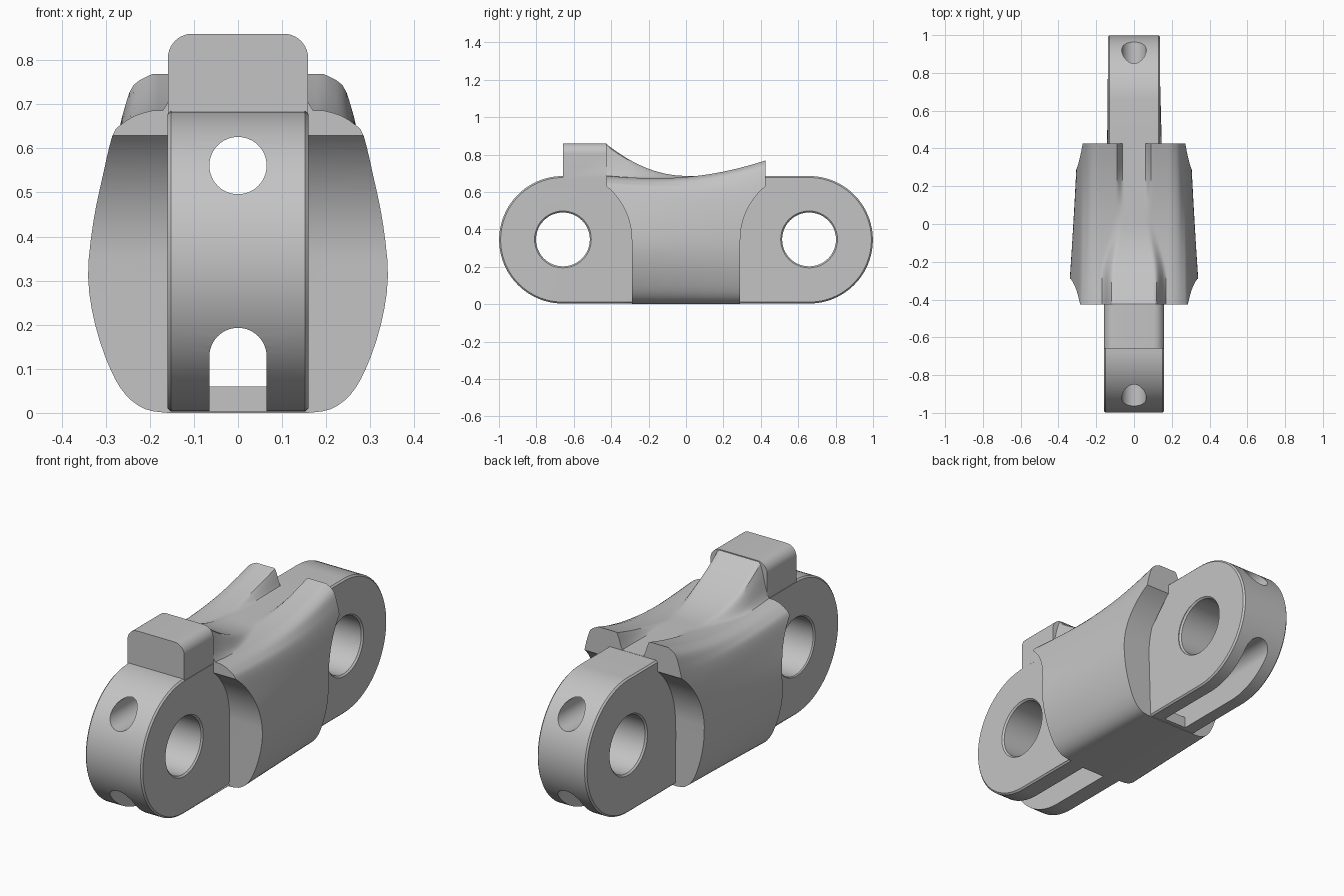
import bpy, bmesh, math

cube = bpy.data.objects.get("Cube")
if cube:
    bpy.data.objects.remove(cube, do_unlink=True)

# Single grey metal
metal = bpy.data.materials.new("grey metal")
metal.use_nodes = True
GREY = (0.55, 0.55, 0.55, 1)
metal.diffuse_color = GREY
metal.node_tree.nodes["Principled BSDF"].inputs["Base Color"].default_value = GREY

MID = 0.344      # height of the bore axes
END = 0.658      # distance of the bore axes from the middle
RAD = 0.341      # radius of the link ends
WIDE, SLIM = 0.16, 0.138


def smooth(t):
    t = max(0, min(1, t))
    return t * t * (3 - 2 * t)


def mix(a, b, t):
    return a + (b - a) * t


def arc(cu, cv, r, start, stop, n):
    angles = [math.radians(mix(start, stop, i / n)) for i in range(n + 1)]
    return [(cu + r * math.cos(a), cv + r * math.sin(a)) for a in angles]


def loft(name, rings, chamfer=0):
    """Closed solid through rings of equal point count."""
    bm = bmesh.new()
    loops = [[bm.verts.new(p) for p in ring] for ring in rings]
    n = len(loops[0])
    for a, b in zip(loops, loops[1:]):
        for i in range(n):
            j = (i + 1) % n
            bm.faces.new((a[i], a[j], b[j], b[i]))
    bm.faces.new(loops[0])
    bm.faces.new(loops[-1])
    bmesh.ops.recalc_face_normals(bm, faces=bm.faces)
    if chamfer:
        rim = [e for e in bm.edges if e.calc_face_angle(0) > 1]
        bmesh.ops.bevel(bm, geom=rim, offset=chamfer, segments=1, affect='EDGES')
    mesh = bpy.data.meshes.new(name)
    bm.to_mesh(mesh)
    bm.free()
    mesh.materials.append(metal)
    obj = bpy.data.objects.new(name, mesh)
    bpy.context.collection.objects.link(obj)
    return obj


def along_x(name, pts, x):
    return loft(name, [[(s * x, y, z) for y, z in pts] for s in (-1, 1)])


def along_y(name, pts, y0, y1):
    return loft(name, [[(x, y, z) for x, z in pts] for y in (y0, y1)])


def combine(target, tool, operation):
    mod = target.modifiers.new("combine", 'BOOLEAN')
    mod.operation, mod.solver, mod.object = operation, 'EXACT', tool
    bpy.context.view_layer.objects.active = target
    bpy.ops.object.modifier_apply(modifier=mod.name)
    bpy.data.objects.remove(tool, do_unlink=True)


def spline(pts, steps=3):
    """Catmull-Rom refinement of an open outline."""
    out = []
    for i in range(len(pts) - 1):
        a, b, c, d = (pts[max(0, min(len(pts) - 1, i + k))] for k in (-1, 0, 1, 2))
        for s in range(steps):
            t = s / steps
            out.append(tuple(0.5 * (2 * q + (r - p) * t + (2 * p - 5 * q + 4 * r - w) * t * t
                                    + (3 * q - p - 3 * r + w) * t ** 3)
                             for p, q, r, w in zip(a, b, c, d)))
    return out + [pts[-1]]


# Link plate: round ends, broad at the front and slim at the back
top = MID + RAD
plate_pts = arc(END, MID, RAD, -90, 90, 48)
plate_pts += [(0.38, top), (0.25, 0.6), (0.1, 0.6), (-0.1, 0.6), (-0.25, 0.6), (-0.38, top)]
plate_pts += arc(-END, MID, RAD, 90, 270, 48) + [(-0.1, MID - RAD), (0.1, MID - RAD)]
link = loft("chain_link", [[(s * (SLIM if y > 0 else WIDE), y, z) for y, z in plate_pts]
                           for s in (-1, 1)], chamfer=0.008)

# Bulging side outline, bottom to top, at the front and at the back
front_side = spline([(.16, 0), (.215, .008), (.262, .04), (.3, .1), (.336, .2), (.353, .31),
                     (.338, .43), (.31, .54), (.285, .63), (.262, .657), (.23, .676), (.195, .686)])
back_side = spline([(.15, 0), (.19, .008), (.227, .04), (.257, .1), (.285, .2), (.298, .31),
                    (.296, .43), (.286, .54), (.272, .63), (.258, .69), (.237, .745), (.195, .77)])


def body_ring(y):
    t = (y + 0.43) / 0.86
    half = []
    for (xa, za), (xb, zb) in zip(front_side, back_side):
        z = mix(za, zb, t ** 2.6)
        dip = 0.02 * math.sin(math.pi * t) * smooth((z - 0.55) / 0.12)
        half.append((mix(xa, xb, t ** 0.8), z - dip))
    # Ridge falling from the block into the groove between the horns
    wing = half[-1][1]
    floor = 0.686 + 0.174 * (max(0, -y) / 0.43) ** 2
    blend = smooth((y + 0.3) / 0.4)
    edge, soft = mix(0.142, 0.075, blend), mix(0.03, 0.018, blend)
    for i in range(18, -1, -1):
        x = i / 100
        half.append((x, mix(floor, wing, smooth((x - edge + soft) / (2 * soft)))))
    mirrored = [(-x, z) for x, z in reversed(half[:-1])]
    return [(x, y, z) for x, z in half + mirrored]


STATIONS = 44
body = loft("body", [body_ring(mix(-0.425, 0.425, i / STATIONS)) for i in range(STATIONS + 1)])

# Round clearance for the neighbouring links
for s in (-1, 1):
    pts = arc(s * 0.66, MID, 0.37, 0, 180, 64) + [(s * 0.66 - 0.37, -0.1), (s * 0.66 + 0.37, -0.1)]
    combine(body, along_x("clearance", pts, 1), 'DIFFERENCE')
combine(link, body, 'UNION')

# Top block with rounded upper corners
r = 0.055
w = WIDE - 0.001
block_pts = [(-w, 0.55), (w, 0.55)] + arc(w - r, 0.86 - r, r, 0, 90, 10)
block_pts += arc(r - w, 0.86 - r, r, 90, 180, 10)
combine(link, along_y("block", block_pts, -END, -0.424), 'UNION')

# Pin bores with chamfered rims
for y, half in ((-END, WIDE), (END, SLIM)):
    rings = []
    for x, rad in ((-1, .152), (-half, .152), (.008 - half, .144),
                   (half - .008, .144), (half, .152), (1, .152)):
        rings.append([(x, u, v) for u, v in arc(y, MID + .002, rad, 0, 352.5, 47)])
    combine(link, loft("bore", rings), 'DIFFERENCE')

# Upper round passage and lower arched passage, running the full length
hole = 0.065
combine(link, along_y("passage", arc(0, 0.561, hole, 0, 352.5, 47), -2, 2), 'DIFFERENCE')
arch = [(-hole, 0.06), (hole, 0.06)] + arc(0, 0.128, hole, 0, 180, 24)
combine(link, along_y("arch", arch, -2, 2), 'DIFFERENCE')

# Open slots under both ends
slot = [(-hole, -0.1), (hole, -0.1), (hole, 0.1), (-hole, 0.1)]
for s in (-1, 1):
    combine(link, along_y("slot", slot, s * 0.31, s * 2), 'DIFFERENCE')

bpy.ops.object.select_all(action='DESELECT')
link.select_set(True)
bpy.context.view_layer.objects.active = link
bpy.ops.object.shade_smooth_by_angle(angle=math.radians(32))
